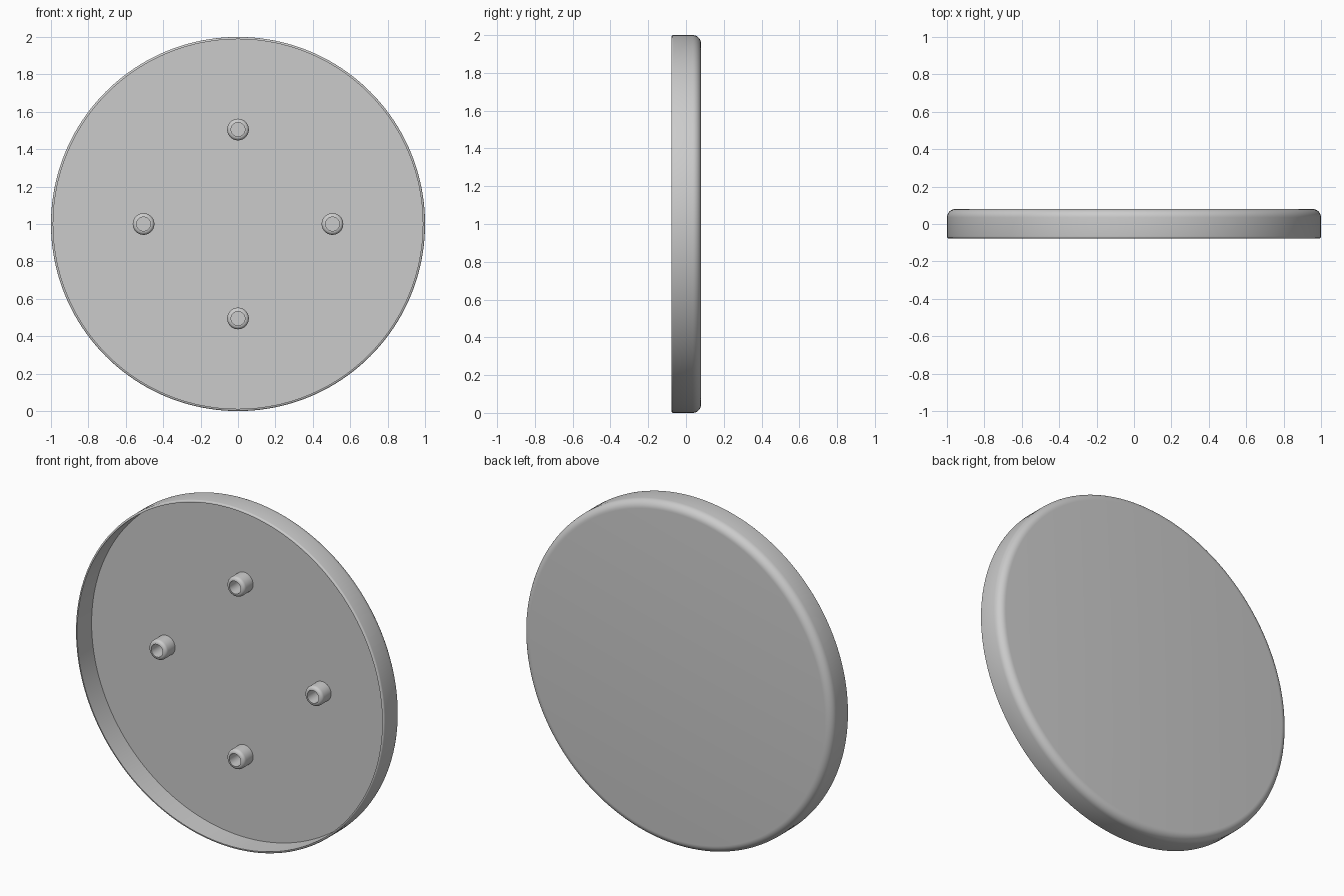
import bpy, math
from mathutils import Matrix

cube = bpy.data.objects.get("Cube")
if cube:
    bpy.data.objects.remove(cube)

# Single grey material
grey = bpy.data.materials.new("plain grey")
grey.use_nodes = True
COLOUR = (0.6, 0.6, 0.6, 1)
grey.diffuse_color = COLOUR
grey.node_tree.nodes["Principled BSDF"].inputs["Base Color"].default_value = COLOUR

FLOOR = 0.057   # y of the inner floor
BACK = 0.08     # y of the outer back face
FRONT = -0.077  # y of the open rim


def arc(r, y, radius, start, end, steps):
    """Fillet points around a centre (r, y), angles in degrees."""
    angles = [math.radians(start + (end - start) * i / steps) for i in range(steps + 1)]
    return [(r + radius * math.cos(a), y + radius * math.sin(a)) for a in angles]


def lathe(name, profile, x, z, segments):
    """Spin a (radius, y) profile about the y axis; radius 0 becomes a pole."""
    verts, rings, faces = [], [], []
    for r, y in profile:
        n = 1 if r == 0 else segments
        rings.append([len(verts) + i for i in range(n)])
        for i in range(n):
            a = math.tau * i / segments
            verts.append((r * math.cos(a), y, r * math.sin(a)))
    for a, b in zip(rings, rings[1:]):
        for i in range(segments):
            j = (i + 1) % segments
            quad = [a[i % len(a)], a[j % len(a)], b[j % len(b)], b[i % len(b)]]
            faces.append(list(dict.fromkeys(quad)))
    mesh = bpy.data.meshes.new(name)
    mesh.from_pydata(verts, [], faces)
    mesh.materials.append(grey)
    obj = bpy.data.objects.new(name, mesh)
    obj.matrix_world = Matrix.Translation((x, 0, z))
    bpy.context.collection.objects.link(obj)
    bpy.ops.object.select_all(action="DESELECT")
    bpy.context.view_layer.objects.active = obj
    obj.select_set(True)
    bpy.ops.object.shade_smooth_by_angle(angle=math.radians(35))
    return obj


# Shallow round cover: inner floor, wall, rounded rim, filleted back
cover = [(0, FLOOR), (0.988, FLOOR), (0.988, FRONT)]
cover += arc(0.99, FRONT + 0.01, 0.01, -90, 0, 4)
cover += arc(0.955, BACK - 0.045, 0.045, 0, 90, 8)
cover += [(0, BACK)]
lathe("cover", cover, 0, 1, 160)

# Four hollow studs standing on the floor
TIP = FLOOR - 0.085
stud = [(0, FLOOR - 0.003), (0.037, FLOOR - 0.003), (0.037, TIP)]
stud += arc(0.038, TIP + 0.02, 0.02, -90, 0, 6)
stud += [(0.058, FLOOR + 0.005)]
for name, angle in (("left", 0), ("top", 90), ("right", 180), ("bottom", 270)):
    a = math.radians(angle)
    lathe(name + "_stud", stud, 0.505 * math.cos(a), 1 + 0.505 * math.sin(a), 40)
